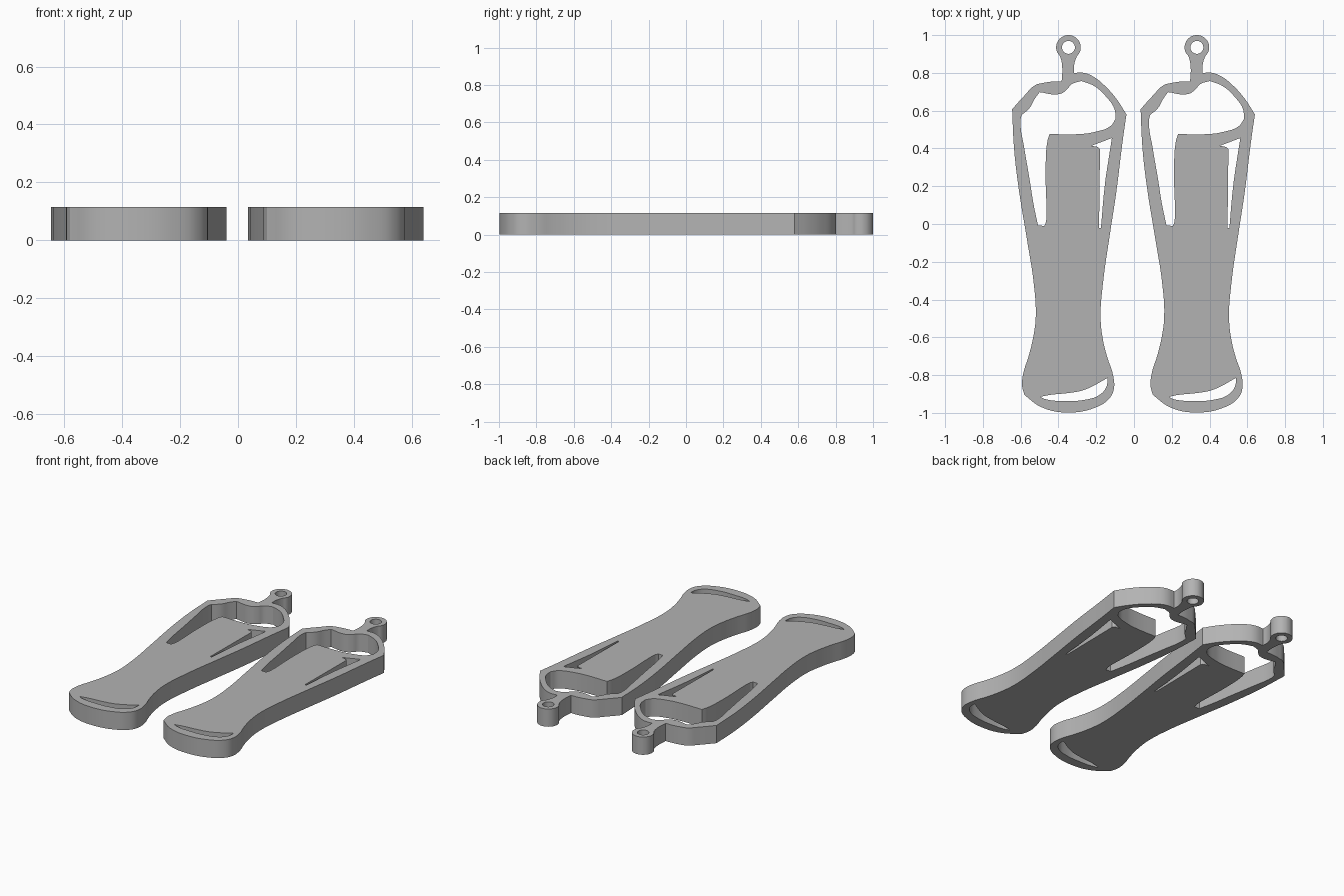
import bpy, bmesh, math
from mathutils import Vector

cube = bpy.data.objects.get("Cube")
if cube:
    bpy.data.objects.remove(cube, do_unlink=True)

THICKNESS = 0.115
SPACING = 0.68
CORNER = math.radians(38)
RING = Vector((0.333, 0.935))

grey = bpy.data.materials.new("plain grey")
grey.use_nodes = True
grey.diffuse_color = (0.45, 0.45, 0.45, 1)
grey.node_tree.nodes["Principled BSDF"].inputs["Base Color"].default_value = (0.45, 0.45, 0.45, 1)


def arc(centre, radius, start, end, steps):
    """Points along an arc, angles in degrees."""
    angles = [math.radians(start + (end - start) * i / steps) for i in range(steps + 1)]
    return [(centre.x + radius * math.cos(a), centre.y + radius * math.sin(a)) for a in angles]


def add_loop(curve, points):
    """Closed spline: smooth through gentle bends, sharp at strong turns."""
    spline = curve.splines.new('BEZIER')
    spline.bezier_points.add(len(points) - 1)
    spline.use_cyclic_u = True
    vectors = [Vector(p) for p in points]
    for i, here in enumerate(vectors):
        before = here - vectors[i - 1]
        after = vectors[(i + 1) % len(vectors)] - here
        kind = 'VECTOR' if before.angle(after) > CORNER else 'AUTO'
        point = spline.bezier_points[i]
        point.co = (here.x, here.y, 0)
        point.handle_left_type = point.handle_right_type = kind


# Outer outline, clockwise: hanging ring, shoulder, waist, flared foot
right_side = [(.363, .84), (.363, .8), (.415, .8), (.465, .78), (.52, .737), (.585, .665),
              (.64, .58), (.62, .44), (.585, .16), (.553, -.05), (.515, -.32), (.503, -.49),
              (.515, -.61), (.54, -.71), (.568, -.795), (.573, -.875), (.548, -.925), (.48, -.97)]
left_side = [(.33, -.998), (.19, -.97), (.1, -.905), (.088, -.86), (.093, -.795), (.125, -.69),
             (.15, -.58), (.16, -.49), (.15, -.32), (.113, -.08), (.07, .185), (.045, .4),
             (.035, .608), (.1, .68), (.157, .735), (.2, .747), (.26, .755), (.297, .755), (.3, .83)]
outline = arc(RING, 0.065, 226, -46, 12) + right_side + left_side

# Large upper opening that runs down the left of the tongue
opening = [(.18, .698), (.286, .688), (.323, .71), (.35, .74), (.402, .757), (.47, .73),
           (.534, .672), (.577, .608), (.582, .556), (.556, .519), (.47, .487), (.392, .476),
           (.233, .476), (.222, .44), (.212, .29), (.215, .015), (.206, -.01), (.172, -.008),
           (.148, .106), (.127, .238), (.1, .397), (.079, .545), (.085, .577), (.127, .614),
           (.153, .66)]

# Narrow slot right of the tongue, and curved slot in the foot
side_slot = [(.563, .455), (.452, .413), (.49, .406), (.5, .395), (.495, -.02), (.505, -.022),
             (.526, .21), (.548, .36)]
foot_slot = [(.54, -.815), (.418, -.878), (.339, -.894), (.233, -.905), (.185, -.915),
             (.206, -.926), (.312, -.937), (.418, -.931), (.497, -.905), (.534, -.862)]

# Filled and extruded profile
curve = bpy.data.curves.new("profile", 'CURVE')
curve.dimensions = '2D'
curve.fill_mode = 'BOTH'
curve.resolution_u = 5
curve.extrude = THICKNESS / 2
for loop in (outline, opening, side_slot, foot_slot, arc(RING, 0.034, 0, 330, 11)):
    add_loop(curve, loop)
profile = bpy.data.objects.new("profile", curve)
bpy.context.collection.objects.link(profile)
bpy.context.view_layer.update()
mesh = bpy.data.meshes.new_from_object(profile.evaluated_get(bpy.context.evaluated_depsgraph_get()))
bpy.data.objects.remove(profile, do_unlink=True)

# Weld caps to walls and rest the plate on the floor
bm = bmesh.new()
bm.from_mesh(mesh)
bmesh.ops.remove_doubles(bm, verts=bm.verts, dist=0.0004)
bmesh.ops.recalc_face_normals(bm, faces=bm.faces)
bmesh.ops.translate(bm, verts=bm.verts, vec=(0, 0, THICKNESS / 2))
bm.to_mesh(mesh)
bm.free()
mesh.materials.clear()
mesh.materials.append(grey)

# Two identical plates side by side
for name, offset in (("left_plate", 0), ("right_plate", -SPACING)):
    plate = bpy.data.objects.new(name, mesh.copy())
    plate.location.x = offset
    bpy.context.collection.objects.link(plate)
    bpy.ops.object.select_all(action='DESELECT')
    plate.select_set(True)
    bpy.context.view_layer.objects.active = plate
    bpy.ops.object.shade_smooth_by_angle(angle=math.radians(30))
